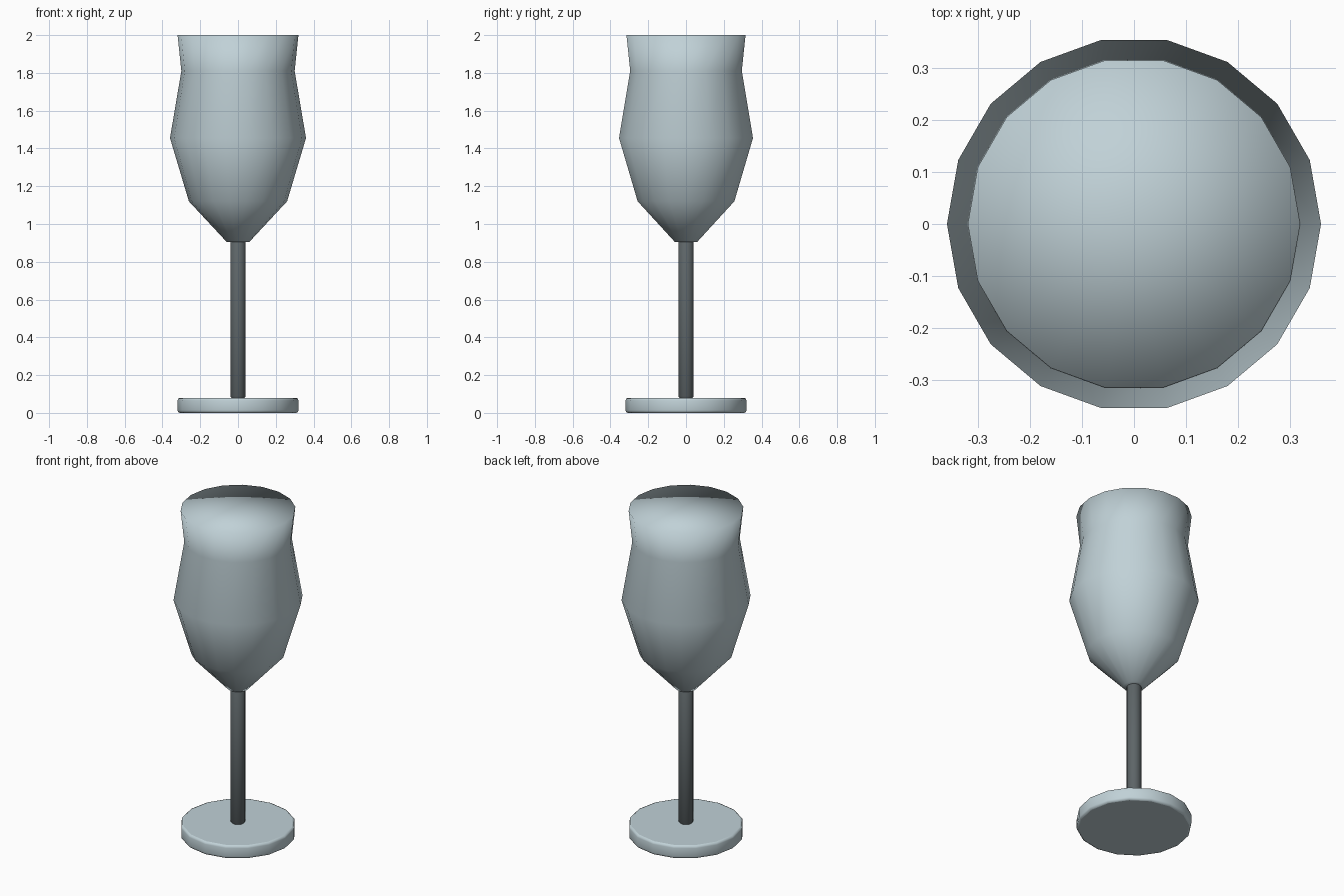
import bpy
import bmesh
import math

cube = bpy.data.objects.get("Cube")
if cube:
    bpy.data.objects.remove(cube, do_unlink=True)


def flat_colour(name, rgb):
    mat = bpy.data.materials.new(name)
    mat.use_nodes = True
    mat.diffuse_color = (*rgb, 1.0)
    mat.node_tree.nodes["Principled BSDF"].inputs["Base Color"].default_value = (*rgb, 1.0)
    return mat


pale = flat_colour("pale_blue_grey", (0.53, 0.64, 0.68))
dark = flat_colour("dark_slate_grey", (0.11, 0.13, 0.137))


def lathe(name, profile, sides, mat, smooth_caps):
    """Closed solid of revolution from (radius, height) points, with smooth walls."""
    bm = bmesh.new()
    rings = []
    for radius, height in profile:
        ring = []
        for i in range(sides):
            a = math.tau * i / sides
            ring.append(bm.verts.new((radius * math.cos(a), radius * math.sin(a), height)))
        rings.append(ring)

    # Walls between neighbouring rings
    for low, high in zip(rings, rings[1:]):
        for i in range(sides):
            j = (i + 1) % sides
            bm.faces.new((low[i], low[j], high[j], high[i])).smooth = True

    # Fans close both ends
    for ring in (rings[0], rings[-1]):
        cap = bm.faces.new(ring)
        for face in bmesh.ops.poke(bm, faces=[cap])["faces"]:
            face.smooth = smooth_caps

    bmesh.ops.recalc_face_normals(bm, faces=bm.faces)
    mesh = bpy.data.meshes.new(name)
    bm.to_mesh(mesh)
    bm.free()
    mesh.materials.append(mat)
    obj = bpy.data.objects.new(name, mesh)
    bpy.context.collection.objects.link(obj)


# Round foot with slightly rounded edges
lathe("foot", [
    (0.308, 0.0), (0.317, 0.004), (0.32, 0.014),
    (0.32, 0.066), (0.317, 0.076), (0.308, 0.08),
], 16, pale, False)

# Thin dark stem with rounded ends
lathe("stem", [(0.034, 0.078), (0.041, 0.088), (0.041, 0.9), (0.036, 0.907)], 16, dark, False)

# Tulip-shaped, filled bowl
lathe("bowl", [
    (0.06, 0.905), (0.26, 1.12), (0.36, 1.455), (0.30, 1.81), (0.32, 2.0),
], 18, pale, True)
